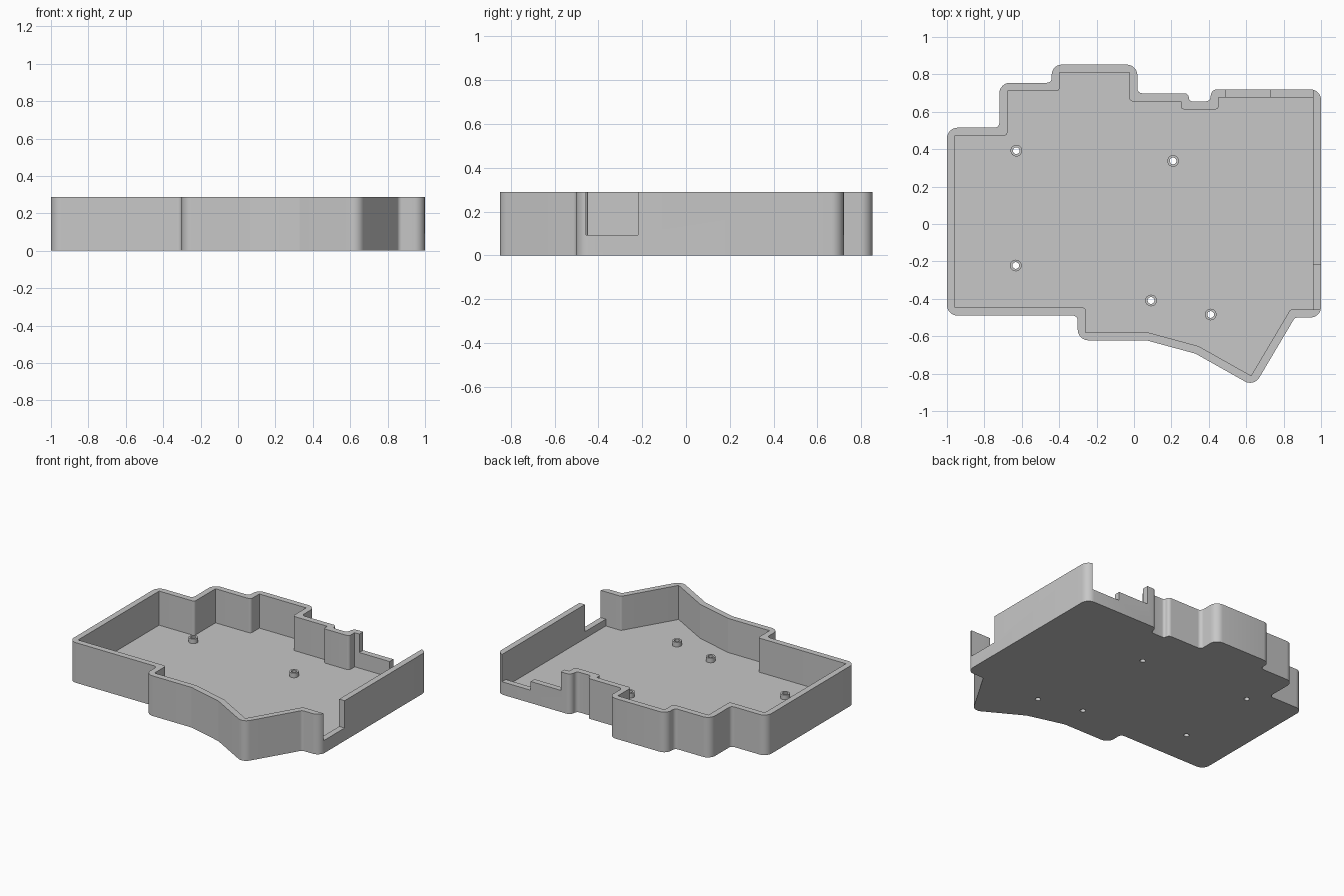
import bpy, bmesh, math
from mathutils import Vector

if "Cube" in bpy.data.objects:
    bpy.data.objects.remove(bpy.data.objects["Cube"], do_unlink=True)

HEIGHT, FLOOR, WALL = 0.288, 0.043, 0.043

grey = bpy.data.materials.new("light grey plastic")
grey.use_nodes = True
colour = (0.57, 0.57, 0.57, 1)
grey.diffuse_color = colour
grey.node_tree.nodes["Principled BSDF"].inputs["Base Color"].default_value = colour

# Cavity outline, clockwise from the back left of the plan
cavity = [Vector(p) for p in (
    (-.957, .472), (-.677, .472), (-.677, .712), (-.397, .712), (-.397, .809),
    (-.025, .809), (-.025, .656), (.25, .656), (.25, .613), (.453, .613),
    (.453, .677), (.957, .677), (.957, -.457), (.836, -.457), (.626, -.811),
    (.345, -.653), (.072, -.579), (-.258, -.579), (-.258, -.447), (-.957, -.447))]


def corners(points):
    """Yield each point with its edge directions and shorter edge length."""
    for i, p in enumerate(points):
        a, b = p - points[i - 1], points[(i + 1) % len(points)] - p
        yield p, a.normalized(), b.normalized(), min(a.length, b.length)


def offset(points, width):
    """Move every edge outwards by the same width."""
    result = []
    for p, a, b, _ in corners(points):
        n, m = Vector((-a.y, a.x)), Vector((-b.y, b.x))
        result.append(p + (n + m) * width / (1 + n.dot(m)))
    return result


def fillet(points, convex, concave, steps=8):
    """Round the outward and inward corners with their own radii."""
    result = []
    for p, a, b, shortest in corners(points):
        turn = abs(a.angle_signed(b))
        outward = a.x * b.y - a.y * b.x < 0
        radius = convex if outward else concave
        if radius == 0:
            result.append(p)
            continue
        half_tan = math.tan(turn / 2)
        reach = min(radius * half_tan, shortest * (0.55 if outward else 0.42))
        radius = reach / half_tan
        side = -1 if outward else 1
        start = p - a * reach
        centre = start + Vector((-a.y, a.x)) * side * radius
        arm = start - centre
        for k in range(steps + 1):
            t = side * turn * k / steps
            c, s = math.cos(t), math.sin(t)
            result.append(centre + Vector((arm.x * c - arm.y * s, arm.x * s + arm.y * c)))
    return result


def prism(name, outline, bottom, top):
    bm = bmesh.new()
    face = bm.faces.new([bm.verts.new((p[0], p[1], bottom)) for p in outline])
    upper = bmesh.ops.extrude_face_region(bm, geom=[face])["geom"]
    bmesh.ops.translate(bm, vec=(0, 0, top - bottom),
                        verts=[v for v in upper if isinstance(v, bmesh.types.BMVert)])
    bmesh.ops.recalc_face_normals(bm, faces=bm.faces)
    mesh = bpy.data.meshes.new(name)
    bm.to_mesh(mesh)
    bm.free()
    mesh.materials.append(grey)
    obj = bpy.data.objects.new(name, mesh)
    bpy.context.collection.objects.link(obj)
    return obj


def box(name, x0, x1, y0, y1, z0):
    return prism(name, [(x0, y0), (x1, y0), (x1, y1), (x0, y1)], z0, HEIGHT + 0.1)


def disc(centre, radius, sides=24):
    return [(centre[0] + radius * math.cos(math.tau * k / sides),
             centre[1] + radius * math.sin(math.tau * k / sides)) for k in range(sides)]


def activate(obj):
    bpy.ops.object.select_all(action='DESELECT')
    obj.select_set(True)
    bpy.context.view_layer.objects.active = obj


def cut(obj, cutter):
    activate(obj)
    mod = obj.modifiers.new("cut", 'BOOLEAN')
    mod.operation, mod.solver, mod.object = 'DIFFERENCE', 'EXACT', cutter
    bpy.ops.object.modifier_apply(modifier=mod.name)
    bpy.data.objects.remove(cutter, do_unlink=True)


def smooth(obj):
    activate(obj)
    bpy.ops.object.shade_smooth_by_angle(angle=math.radians(30))


# Open tray with an even wall
tray = prism("case_tray", fillet(offset(cavity, WALL), 0.057, 0.026), 0, HEIGHT)
cut(tray, prism("cavity_cutter", fillet(cavity, 0, 0.018), FLOOR, HEIGHT + 0.1))

# Openings in the side wall and the two-level back wall
cut(tray, box("side_cutter", 0.9, 1.1, -0.457, -0.219, 0.092))
cut(tray, box("back_cutter", 0.49, 0.73, 0.65, 0.8, 0.155))
cut(tray, box("back_low_cutter", 0.73, 0.957, 0.65, 0.8, 0.092))

# Screw standoffs, bored through the floor
for spot in ((-.629, .392), (.209, .337), (-.632, -.222), (.091, -.409), (.41, -.484)):
    post = prism("screw_standoff", disc(spot, 0.031), FLOOR - 0.005, 0.076)
    for part in (post, tray):
        cut(part, prism("bore_cutter", disc(spot, 0.018), -0.1, 0.2))
    smooth(post)
smooth(tray)
